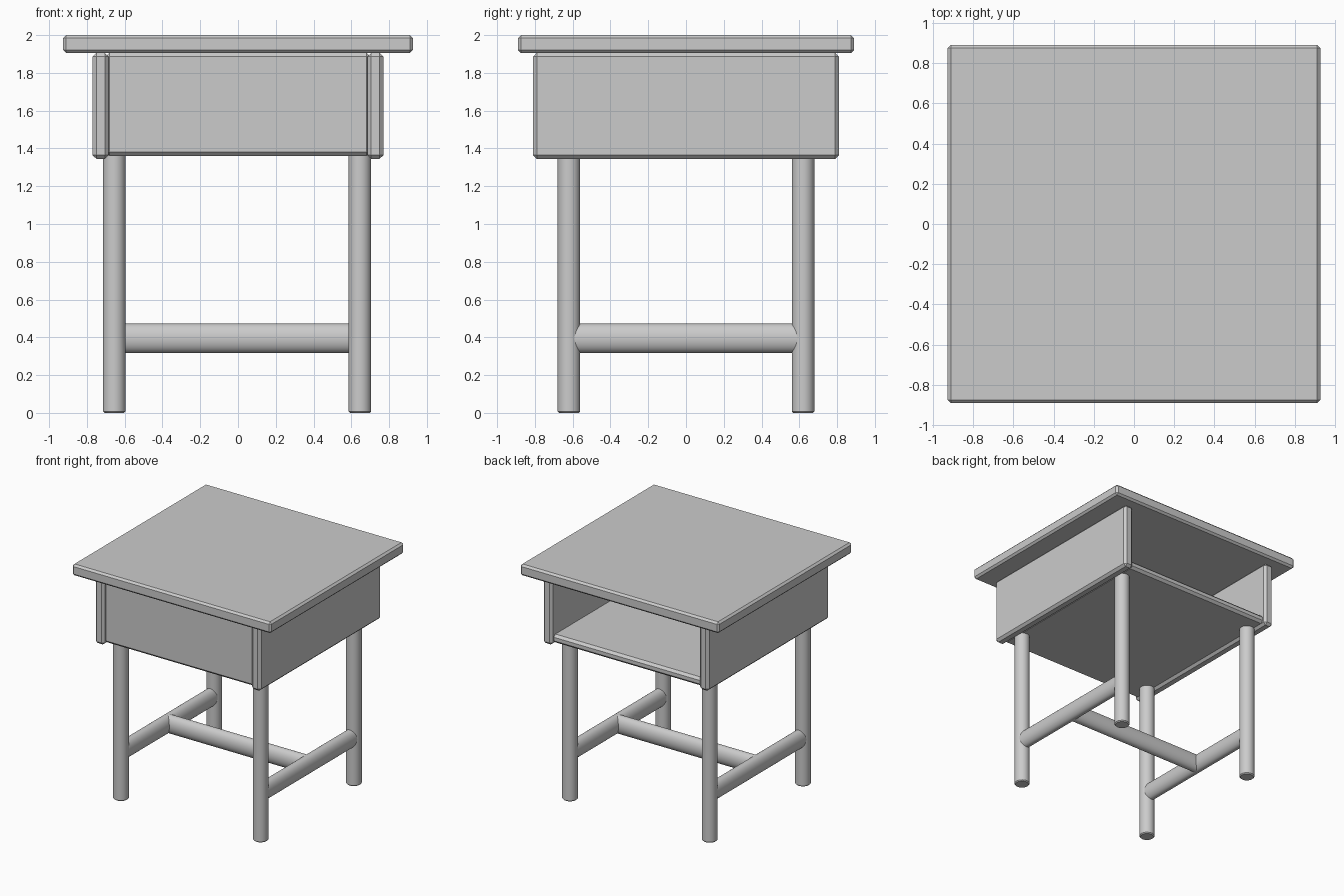
import bpy
import math

if "Cube" in bpy.data.objects:
    bpy.data.objects.remove(bpy.data.objects["Cube"])


def bevel(ob, width):
    m = ob.modifiers.new("edge_bevel", 'BEVEL')
    m.width = width
    m.segments = 1
    m.limit_method = 'ANGLE'
    m.angle_limit = math.radians(40)


def board(name, lo, hi, width=0.02):
    """Chamfered board between two opposite corners."""
    bpy.ops.mesh.primitive_cube_add(size=1, location=[(a + b) / 2 for a, b in zip(lo, hi)])
    ob = bpy.context.object
    ob.name = name
    ob.scale = [b - a for a, b in zip(lo, hi)]
    bpy.ops.object.transform_apply(location=False, rotation=False, scale=True)
    bevel(ob, width)
    return ob


def rod(name, loc, length, rx, ry, rot=(0, 0, 0), width=0.0):
    """Round or oval rod, local z along its length."""
    bpy.ops.mesh.primitive_cylinder_add(vertices=48, radius=1, depth=length, location=loc)
    ob = bpy.context.object
    ob.name = name
    ob.scale = (rx, ry, 1)
    bpy.ops.object.transform_apply(location=False, rotation=False, scale=True)
    ob.rotation_euler = rot
    bpy.ops.object.shade_smooth_by_angle(angle=math.radians(30))
    if width:
        bevel(ob, width)
    return ob


# Table top
board("table_top", (-0.926, -0.89, 1.905), (0.926, 0.89, 2.0), 0.016)

# Open-backed compartment: two sides, front and shelf
for side, s in (("left", -1), ("right", 1)):
    xs = sorted((s * 0.685, s * 0.77))
    board(side + "_side_panel", (xs[0], -0.81, 1.345), (xs[1], 0.81, 1.906))
board("front_panel", (-0.70, -0.785, 1.36), (0.70, -0.71, 1.908))
board("shelf", (-0.70, -0.785, 1.36), (0.70, 0.785, 1.43))

# Legs
CX = -0.005
for sx, side in ((-1, "left"), (1, "right")):
    for sy, end in ((-1, "front"), (1, "back")):
        rod(f"{end}_{side}_leg", (CX + sx * 0.65, sy * 0.62, 0.685), 1.37, 0.06, 0.06, width=0.008)

# Oval stretchers forming an H
for sx, side in ((-1, "left"), (1, "right")):
    rod(side + "_stretcher", (CX + sx * 0.65, 0, 0.395), 1.24, 0.052, 0.077,
        (math.radians(90), 0, 0))
rod("cross_stretcher", (CX, 0, 0.395), 1.30, 0.077, 0.052, (0, math.radians(90), 0))
